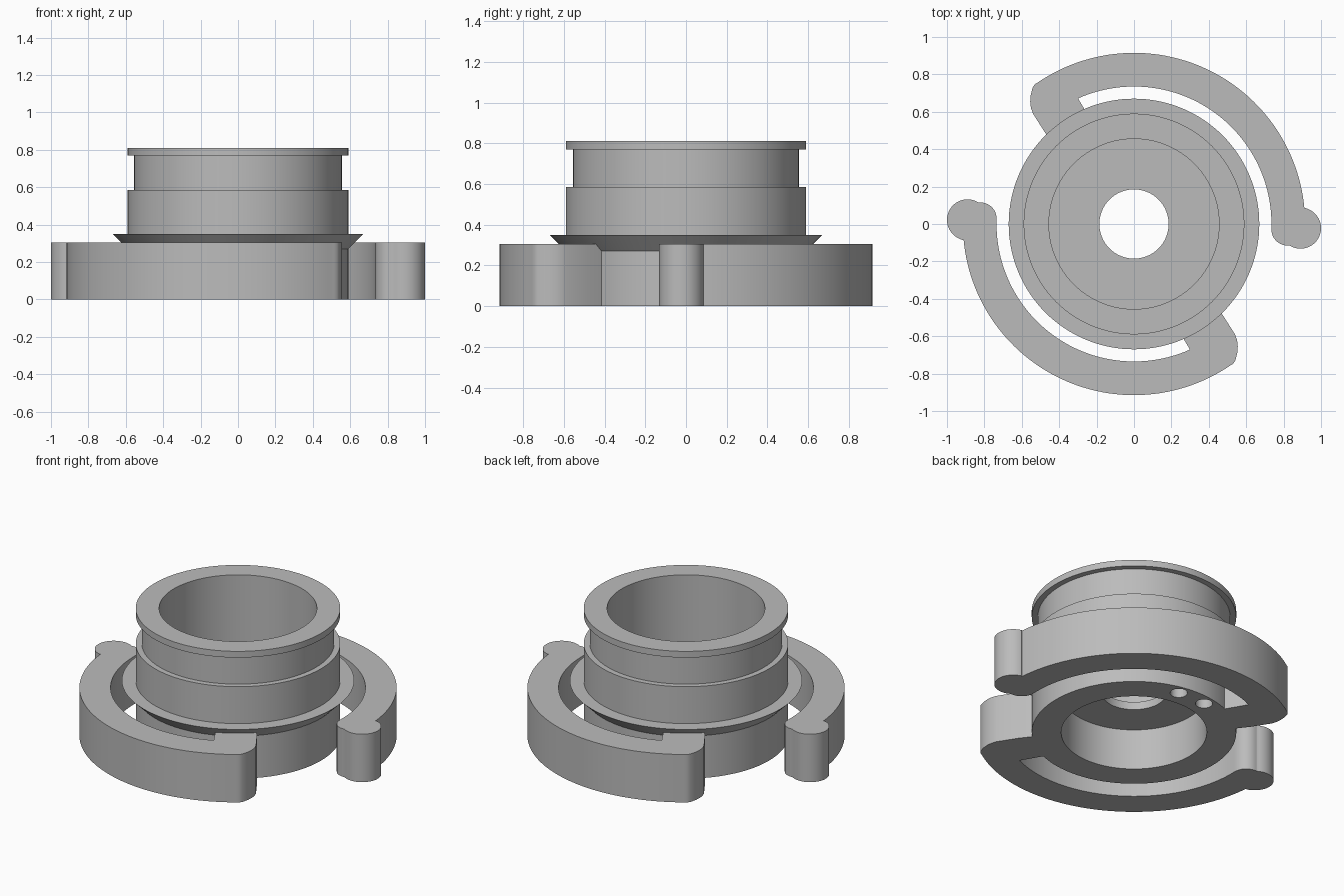
import bpy, bmesh, math
from math import sin, cos, radians

if "Cube" in bpy.data.objects:
    bpy.data.objects.remove(bpy.data.objects["Cube"])

grey = bpy.data.materials.new("light_grey")
grey.diffuse_color = (0.5, 0.5, 0.5, 1)
grey.use_nodes = True
grey.node_tree.nodes["Principled BSDF"].inputs["Base Color"].default_value = grey.diffuse_color


def add_object(name, bm):
    bmesh.ops.recalc_face_normals(bm, faces=bm.faces[:])
    mesh = bpy.data.meshes.new(name)
    bm.to_mesh(mesh)
    bm.free()
    mesh.materials.append(grey)
    ob = bpy.data.objects.new(name, mesh)
    bpy.context.collection.objects.link(ob)
    return ob


def smooth(ob):
    bpy.ops.object.select_all(action='DESELECT')
    ob.select_set(True)
    bpy.context.view_layer.objects.active = ob
    bpy.ops.object.shade_smooth_by_angle(angle=radians(30))


def lathe(name, profile, n=128):
    """Revolve a closed (radius, height) profile around z."""
    bm = bmesh.new()
    rings = [[bm.verts.new((r * cos(math.tau * i / n), r * sin(math.tau * i / n), z))
              for r, z in profile] for i in range(n)]
    m = len(profile)
    for i in range(n):
        a, b = rings[i], rings[(i + 1) % n]
        for j in range(m):
            k = (j + 1) % m
            bm.faces.new((a[j], b[j], b[k], a[k]))
    return add_object(name, bm)


def prism(name, outline, z0, z1):
    """Extrude a flat outline upwards."""
    bm = bmesh.new()
    face = bm.faces.new([bm.verts.new((x, y, z0)) for x, y in outline])
    top = bmesh.ops.extrude_face_region(bm, geom=[face])
    for v in top["geom"]:
        if isinstance(v, bmesh.types.BMVert):
            v.co.z = z1
    return add_object(name, bm)


def arc(cx, cy, r, a0, a1, n):
    return [(cx + r * cos(radians(a0 + (a1 - a0) * i / n)),
             cy + r * sin(radians(a0 + (a1 - a0) * i / n))) for i in range(n + 1)]


# Coupling body: stepped tube with flared flange and a pierced inner floor
body = lathe("coupling_body", [
    (0.42, 0), (0.59, 0), (0.59, 0.27), (0.67, 0.35), (0.59, 0.35),
    (0.59, 0.585), (0.555, 0.585), (0.555, 0.77), (0.59, 0.77), (0.59, 0.81),
    (0.455, 0.81), (0.455, 0.31), (0.185, 0.31), (0.185, 0.26), (0.42, 0.26)])

# Two blind holes in the underside
for side in (-1, 1):
    cutter = prism("hole_cutter", arc(0.095 * side, 0.515, 0.05, 0, 348.75, 31), -0.1, 0.18)
    mod = body.modifiers.new("hole", 'BOOLEAN')
    mod.operation, mod.solver, mod.object = 'DIFFERENCE', 'EXACT', cutter
    bpy.context.view_layer.objects.active = body
    bpy.ops.object.modifier_apply(modifier=mod.name)
    bpy.data.objects.remove(cutter)
smooth(body)

# Hooked claw arm: knob, rounded lobe, curved arm, web into the body
claw = (arc(-0.89, 0.022, 0.11, 256, 58, 28)
        + arc(-0.82, 0.03, 0.085, 96, 0, 12)
        + arc(0, 0, 0.735, 180, 294, 48)
        + arc(0, 0, 0.58, 292.3, 315.5, 8)
        + [(0.47, -0.48), (0.54, -0.59), (0.551, -0.62), (0.555, -0.655),
           (0.552, -0.69), (0.542, -0.73), (0.53, -0.748)]
        + arc(0, 0, 0.915, 304.2, 185.2, 56))

# The two claws are half a turn apart
for name, s in (("front_claw", 1), ("back_claw", -1)):
    smooth(prism(name, [(s * x, s * y) for x, y in claw], 0, 0.305))
